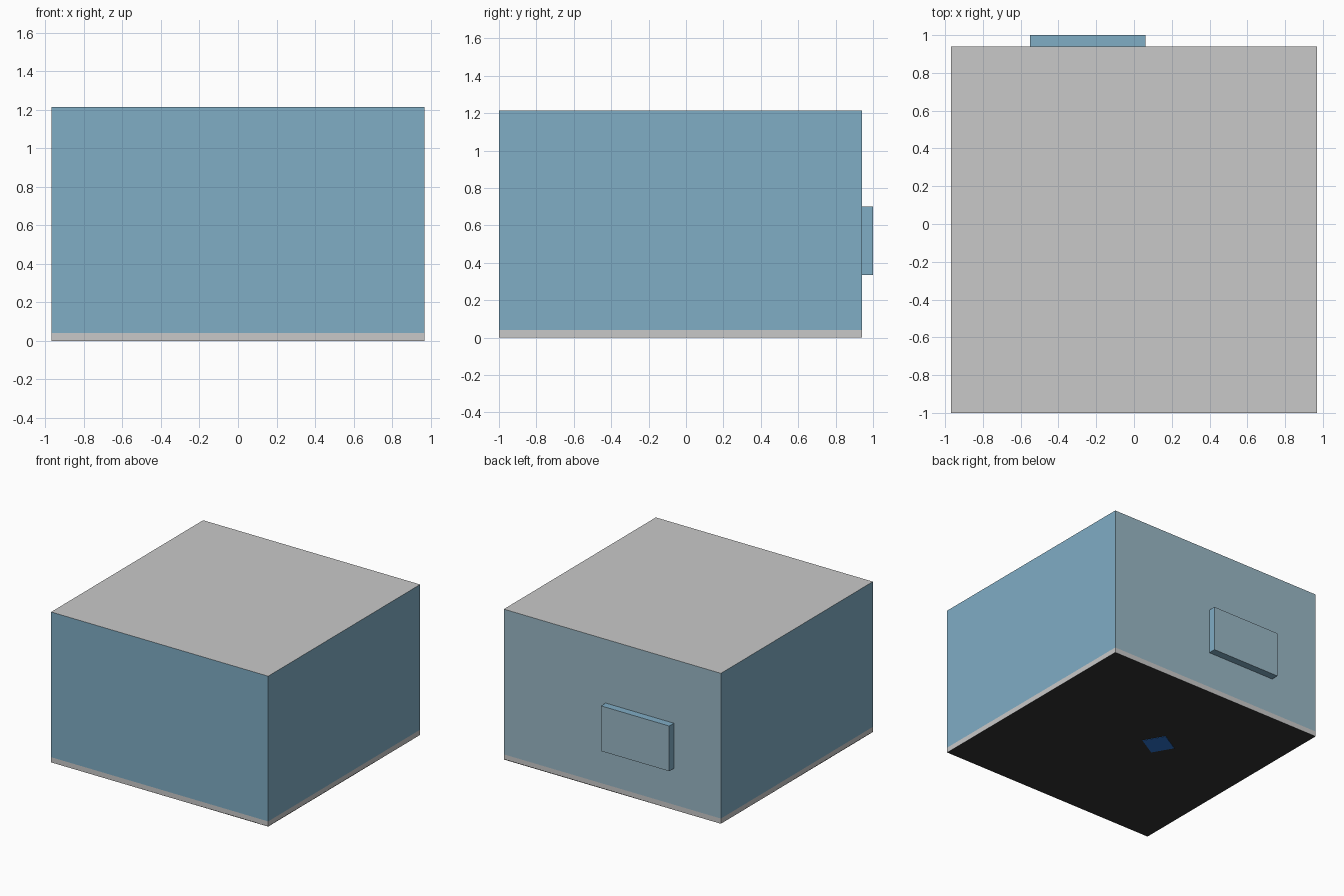
import bpy, bmesh, math
from mathutils import Matrix, Vector

if "Cube" in bpy.data.objects:
    bpy.data.objects.remove(bpy.data.objects["Cube"])


def material(name, rgb):
    m = bpy.data.materials.new(name)
    m.diffuse_color = (*rgb, 1)
    m.use_nodes = True
    m.node_tree.nodes["Principled BSDF"].inputs["Base Color"].default_value = m.diffuse_color
    return m


WALL = material("wall blue", (0.216, 0.418, 0.558))
BACK = material("grey blue", (0.328, 0.485, 0.571))
PALE = material("pale grey", (0.584, 0.584, 0.584))
DARK = material("dark floor", (0.034, 0.034, 0.034))
BLUE = material("strong blue", (0.026, 0.171, 0.61))


def box(name, lo, hi, mats, rule=None, cut_z=None, drop=None, turn=0):
    """Box between two corners; rule(face) picks a material, drop(face) removes it."""
    lo, hi = Vector(lo), Vector(hi)
    bm = bmesh.new()
    bmesh.ops.create_cube(bm, size=1, matrix=Matrix.Diagonal((*(hi - lo), 1)))
    bmesh.ops.rotate(bm, verts=bm.verts, matrix=Matrix.Rotation(turn, 3, 'Z'))
    bmesh.ops.translate(bm, verts=bm.verts, vec=(lo + hi) / 2)
    if cut_z is not None:
        bmesh.ops.bisect_plane(bm, geom=bm.verts[:] + bm.edges[:] + bm.faces[:],
                               plane_co=(0, 0, cut_z), plane_no=(0, 0, 1))
    bm.normal_update()
    if drop:
        bmesh.ops.delete(bm, geom=[f for f in bm.faces if drop(f)], context='FACES_ONLY')
    for f in bm.faces:
        f.material_index = rule(f) if rule else 0
    me = bpy.data.meshes.new(name)
    bm.to_mesh(me)
    bm.free()
    for m in mats:
        me.materials.append(m)
    ob = bpy.data.objects.new(name, me)
    bpy.context.collection.objects.link(ob)
    return ob


SKIRT = 0.042


def room_colour(f):
    # pale ceiling and skirting, greyer back wall
    if f.normal.z > 0.5 or f.calc_center_median().z < SKIRT:
        return 2
    return 1 if f.normal.y > 0.5 else 0


def niche_colour(f):
    return 1 if f.normal.y > 0.5 else 0


# Room shell, open below where the floor closes it
box("room_walls", (-0.97, -1, 0), (0.97, 0.94, 1.215), [WALL, BACK, PALE],
    room_colour, SKIRT, lambda f: f.normal.z < -0.5)
# Window niche projecting from the back wall
box("window_niche", (-0.55, 0.94, 0.335), (0.06, 1.0, 0.70), [WALL, BACK],
    niche_colour, drop=lambda f: f.normal.y < -0.5)
# Floor sheet
box("floor", (-0.97, -1, 0.003), (0.97, 0.94, 0.006), [DARK])
# Turned blue base plate showing through the floor
box("base_plate", (-0.247, 0.008, 0), (-0.059, 0.190, 0.008), [BLUE],
    turn=math.radians(30))
